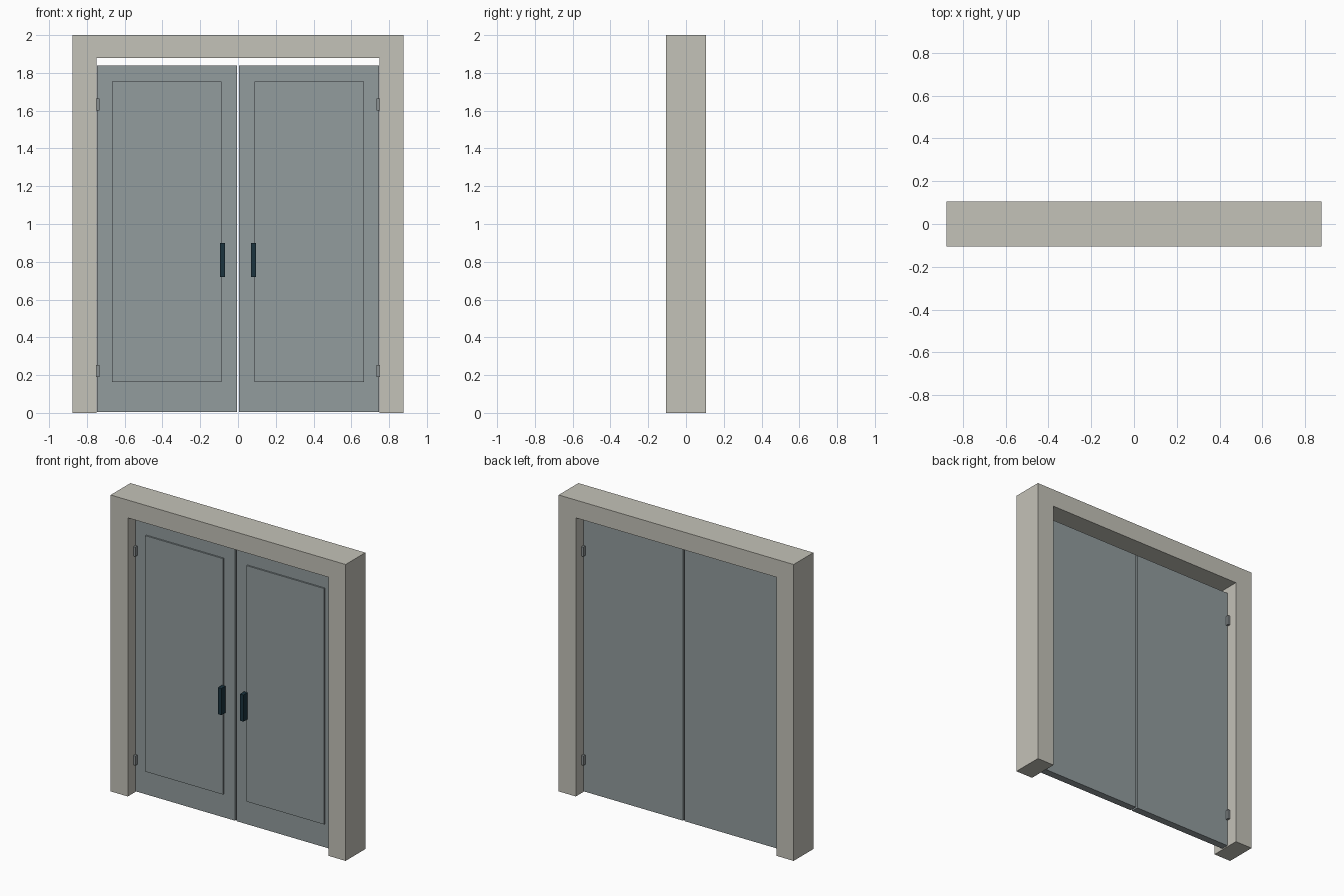
import bpy, bmesh
from mathutils import Vector

if "Cube" in bpy.data.objects:
    bpy.data.objects.remove(bpy.data.objects["Cube"])


def material(name, rgb):
    # sRGB 0-255 to linear
    lin = [((c / 255 + 0.055) / 1.055) ** 2.4 for c in rgb]
    m = bpy.data.materials.new(name)
    m.diffuse_color = (*lin, 1)
    m.use_nodes = True
    m.node_tree.nodes["Principled BSDF"].inputs["Base Color"].default_value = m.diffuse_color
    return m


STONE = material("warm_grey_frame", (196, 194, 184))
STEEL = material("blue_grey_door", (146, 156, 158))
HINGE = material("hinge_grey", (138, 144, 145))
DARK = material("dark_teal_handle", (27, 52, 63))


def finish(name, bm, mat):
    bmesh.ops.recalc_face_normals(bm, faces=bm.faces)
    me = bpy.data.meshes.new(name)
    bm.to_mesh(me)
    bm.free()
    me.materials.append(mat)
    ob = bpy.data.objects.new(name, me)
    bpy.context.collection.objects.link(ob)
    return ob


def box(name, x, y, z, mat):
    bm = bmesh.new()
    bmesh.ops.create_cube(bm, size=1)
    for v in bm.verts:
        v.co = Vector([(a + b) / 2 + c * (b - a) for c, (a, b) in zip(v.co, (x, y, z))])
    return finish(name, bm, mat)


# Door frame: one U-shaped profile extruded through its depth
W, IN, TOP, D = 0.877, 0.749, 1.88, 0.105
profile = [(-W, 0), (-W, 2), (W, 2), (W, 0), (IN, 0), (IN, TOP), (-IN, TOP), (-IN, 0)]
bm = bmesh.new()
face = bm.faces.new([bm.verts.new((x, -D, z)) for x, z in profile])
ext = bmesh.ops.extrude_face_region(bm, geom=[face], use_keep_orig=True)
for v in ext["geom"]:
    if isinstance(v, bmesh.types.BMVert):
        v.co.y = D
finish("door_frame", bm, STONE)

# Both door leaves, mirrored about x = 0
for side, s in (("left", -1), ("right", 1)):
    def span(a, b):
        return tuple(sorted((s * a, s * b)))

    box(f"{side}_door", span(0.006, 0.746), (-0.025, 0.025), (0.005, 1.838), STEEL)
    # slightly raised panel, front only
    box(f"{side}_door_panel", span(0.088, 0.668), (-0.035, -0.02), (0.163, 1.755), STEEL)
    box(f"{side}_handle", span(0.069, 0.095), (-0.078, -0.034), (0.72, 0.90), DARK)
    for level, z in (("lower", 0.222), ("upper", 1.632)):
        box(f"{side}_{level}_hinge", span(0.733, 0.751), (-0.046, 0.046),
            (z - 0.032, z + 0.032), HINGE)
